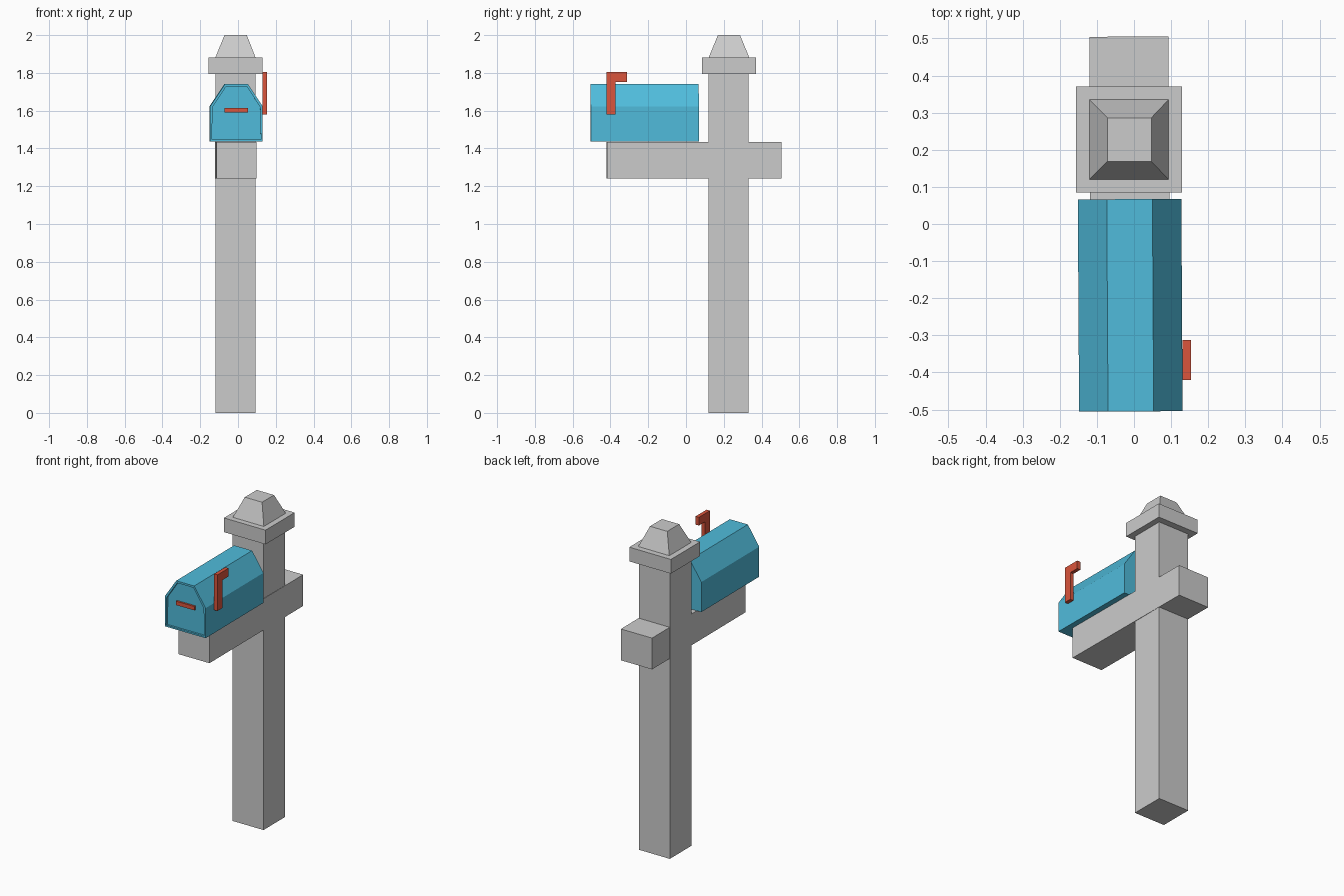
import bpy, bmesh
from mathutils import Matrix

if "Cube" in bpy.data.objects:
    bpy.data.objects.remove(bpy.data.objects["Cube"])

TILT = 0.006  # the crossbeam and box sit very slightly turned on the post


def material(name, color):
    m = bpy.data.materials.new(name)
    m.diffuse_color = color
    m.use_nodes = True
    m.node_tree.nodes["Principled BSDF"].inputs["Base Color"].default_value = m.diffuse_color
    return m


def finish(name, bm, mat=None, turn=0.0):
    bmesh.ops.recalc_face_normals(bm, faces=bm.faces)
    bm.transform(Matrix.Rotation(turn, 4, 'Z'))
    mesh = bpy.data.meshes.new(name)
    bm.to_mesh(mesh)
    bm.free()
    if mat:
        mesh.materials.append(mat)
    obj = bpy.data.objects.new(name, mesh)
    bpy.context.collection.objects.link(obj)
    return obj


def prism(points, offset):
    """Extrude a closed outline along offset."""
    bm = bmesh.new()
    face = bm.faces.new([bm.verts.new(p) for p in points])
    geom = bmesh.ops.extrude_face_region(bm, geom=[face], use_keep_orig=True)["geom"]
    moved = [g for g in geom if isinstance(g, bmesh.types.BMVert)]
    bmesh.ops.translate(bm, vec=offset, verts=moved)
    return bm


def block(name, x, y, z, mat=None, turn=0.0):
    base = [(x[0], y[0], z[0]), (x[1], y[0], z[0]), (x[1], y[1], z[0]), (x[0], y[1], z[0])]
    return finish(name, prism(base, (0, 0, z[1] - z[0])), mat, turn)


blue = material("box_blue", (0.08, 0.50, 0.71, 1))
red = material("flag_red", (0.70, 0.09, 0.045, 1))

# Post, crossbeam and cap slab
block("post", (-0.12, 0.092), (0.118, 0.33), (0, 1.793))
block("crossbeam", (-0.1175, 0.0955), (-0.42, 0.505), (1.241, 1.435), turn=TILT)
block("cap_slab", (-0.156, 0.129), (0.085, 0.371), (1.793, 1.881))

# Tapered finial: a block whose top is scaled in
finial = block("cap_finial", (-0.12, 0.093), (0.12, 0.335), (1.881, 2.0))
for v in finial.data.vertices:
    if v.co.z > 1.95:
        v.co.x = -0.0125 + (v.co.x + 0.0135) * 0.555
        v.co.y = 0.2275 + (v.co.y - 0.2275) * 0.545

# Mailbox: six-sided profile with a recessed door panel
profile = [(-0.151, 1.437), (0.128, 1.437), (0.128, 1.623),
           (0.05, 1.74), (-0.073, 1.74), (-0.151, 1.623)]
bm = prism([(x, -0.505, z) for x, z in profile], (0, 0.572, 0))
bmesh.ops.recalc_face_normals(bm, faces=bm.faces)
door = min(bm.faces, key=lambda f: f.calc_center_median().y)
bmesh.ops.inset_region(bm, faces=[door], thickness=0.014)
panel = bmesh.ops.extrude_face_region(bm, geom=[door])["geom"]
bmesh.ops.translate(bm, vec=(0, 0.012, 0),
                    verts=[g for g in panel if isinstance(g, bmesh.types.BMVert)])
if door.is_valid:
    bm.faces.remove(door)
finish("mailbox", bm, blue, TILT)

# Door handle
block("door_handle", (-0.074, 0.051), (-0.505, -0.49), (1.589, 1.613), red, TILT)

# Raised signal flag, an L-shaped plate
flag = [(-0.421, 1.58), (-0.373, 1.58), (-0.373, 1.753),
        (-0.313, 1.753), (-0.313, 1.804), (-0.421, 1.804)]
finish("signal_flag", prism([(0.131, y, z) for y, z in flag], (0.023, 0, 0)), red)
